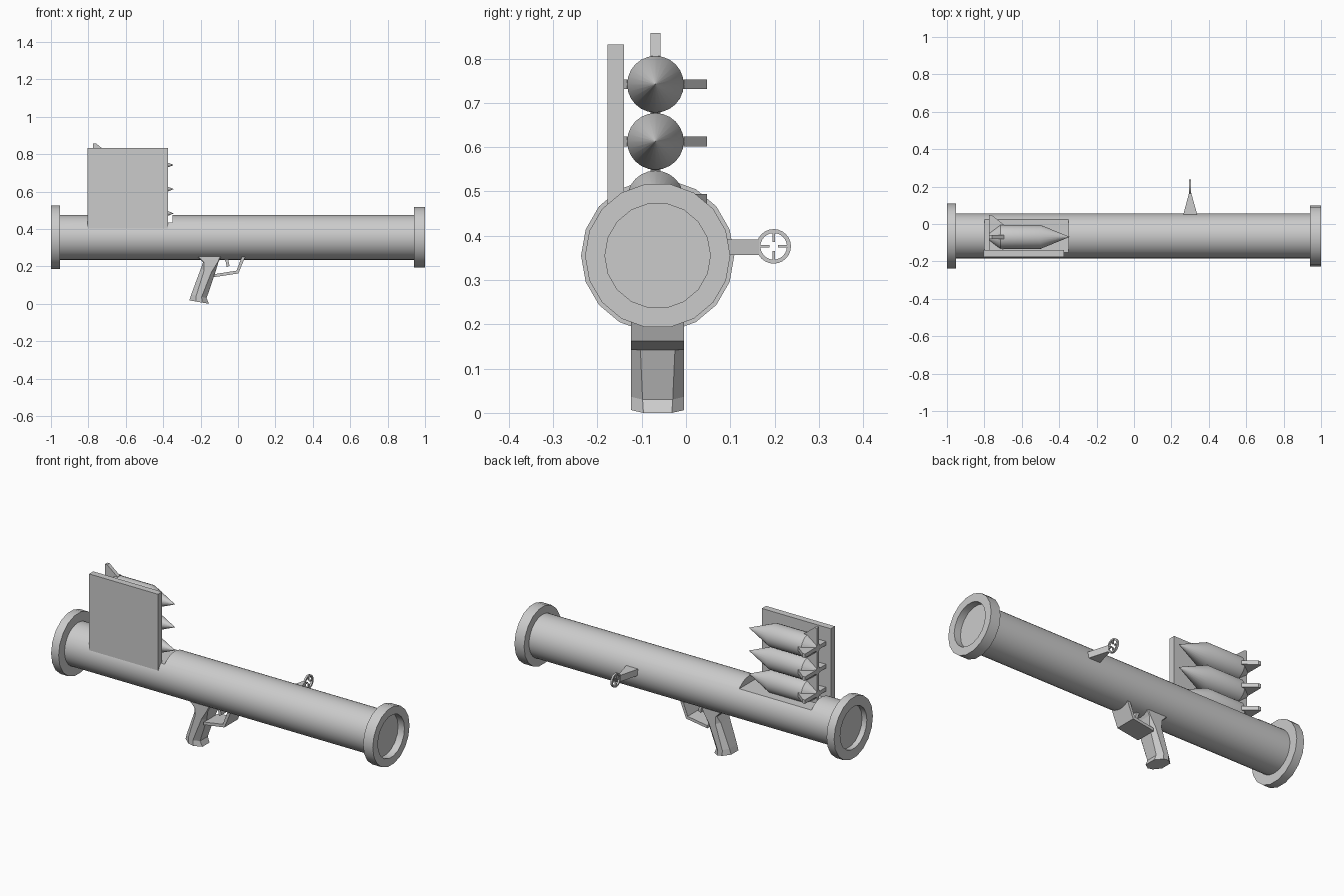
import bpy, bmesh, math
from mathutils import Matrix, Vector

if "Cube" in bpy.data.objects:
    bpy.data.objects.remove(bpy.data.objects["Cube"])

CY, CZ = -0.064, 0.355      # tube axis


def finish(name, bm, smooth=True):
    bmesh.ops.remove_doubles(bm, verts=bm.verts, dist=1e-5)
    bmesh.ops.recalc_face_normals(bm, faces=bm.faces)
    me = bpy.data.meshes.new(name)
    bm.to_mesh(me)
    bm.free()
    ob = bpy.data.objects.new(name, me)
    bpy.context.collection.objects.link(ob)
    if smooth:
        shade(ob)
    return ob


def shade(ob):
    bpy.ops.object.select_all(action='DESELECT')
    ob.select_set(True)
    bpy.context.view_layer.objects.active = ob
    bpy.ops.object.shade_smooth_by_angle(angle=math.radians(35))


def revolve(name, prof, n, cy, cz, closed=False, smooth=True):
    """Spin (x, radius) points round an axis parallel to x."""
    bm = bmesh.new()
    rings = []
    for x, r in prof:
        rings.append([bm.verts.new((x, cy + r * math.cos(2 * math.pi * i / n),
                                    cz + r * math.sin(2 * math.pi * i / n))) for i in range(n)])
    pairs = list(zip(rings, rings[1:]))
    if closed:
        pairs.append((rings[-1], rings[0]))
    for a, b in pairs:
        for i in range(n):
            j = (i + 1) % n
            bm.faces.new((a[i], a[j], b[j], b[i]))
    if not closed:
        bm.faces.new(rings[0])
        bm.faces.new(rings[-1])
    return finish(name, bm, smooth)


def box(name, lo, hi):
    bm = bmesh.new()
    c = [(a + b) / 2 for a, b in zip(lo, hi)]
    s = [b - a for a, b in zip(lo, hi)]
    bmesh.ops.create_cube(bm, size=1, matrix=Matrix.Translation(c) @ Matrix.Diagonal((*s, 1)))
    return finish(name, bm, False)


def prism(name, pts, depth):
    """Extrude a 3D outline along the vector depth."""
    bm = bmesh.new()
    f = bm.faces.new([bm.verts.new(p) for p in pts])
    r = bmesh.ops.extrude_face_region(bm, geom=[f])
    vs = [v for v in r['geom'] if isinstance(v, bmesh.types.BMVert)]
    bmesh.ops.translate(bm, verts=vs, vec=depth)
    return finish(name, bm, False)


def loft(name, sections):
    bm = bmesh.new()
    rings = [[bm.verts.new(p) for p in s] for s in sections]
    n = len(rings[0])
    for a, b in zip(rings, rings[1:]):
        for i in range(n):
            j = (i + 1) % n
            bm.faces.new((a[i], a[j], b[j], b[i]))
    bm.faces.new(rings[0])
    bm.faces.new(rings[-1])
    return finish(name, bm, False)


# launch tube with a flat loading cut on top
tube = revolve("launch_tube", [(-0.97, 0.12), (0.96, 0.12)], 32, CY, CZ, smooth=False)
cutter = box("loading_cutter", (-0.80, -0.4, 0.435), (-0.35, 0.3, 0.7))
mod = tube.modifiers.new("loading_cut", 'BOOLEAN')
mod.operation, mod.object, mod.solver = 'DIFFERENCE', cutter, 'EXACT'
bpy.context.view_layer.objects.active = tube
bpy.ops.object.modifier_apply(modifier=mod.name)
bpy.data.objects.remove(cutter)
shade(tube)

# end collars
for name, x0, x1, r in (("rear_collar", -1.0, -0.953, 0.173), ("front_collar", 0.94, 1.0, 0.164)):
    revolve(name, [(x0, 0.119), (x0, r), (x1, r), (x1, 0.119)], 18, CY, CZ, closed=True)

# magazine side plate
box("magazine_plate", (-0.805, -0.177, 0.402), (-0.375, -0.14, 0.832))

# stacked rockets with four fins each
RY = -0.069
for k, z in enumerate((0.483, 0.613, 0.742)):
    revolve(f"rocket_{k + 1}", [(-0.775, 0.02), (-0.715, 0.064), (-0.50, 0.064), (-0.345, 0.0005)],
            24, RY, z)
    for q in range(4):
        reach = 0.1 if q == 2 else 0.116
        out = Vector((0, round(math.cos(q * math.pi / 2)), round(math.sin(q * math.pi / 2))))
        side = Vector((0, -out.z, out.y)) * 0.011
        c = Vector((0, RY, z))
        pts = [c + Vector((x, 0, 0)) + out * r - side
               for x, r in ((-0.695, 0.03), (-0.695, 0.064), (-0.76, reach), (-0.775, reach), (-0.775, 0.01))]
        prism(f"rocket_{k + 1}_fin_{q + 1}", pts, side * 2)


# pistol grip: lofted chamfered sections (rear x, rear z, front x, front z, chamfer)
def grip_section(x0, z0, x1, z1, c):
    h, t = 0.06, c / 0.08 * (x1 - x0)
    out = []
    for x, y in ((x0 + t, -h), (x1 - t, -h), (x1, -h + c), (x1, h - c),
                 (x1 - t, h), (x0 + t, h), (x0, h - c), (x0, -h + c)):
        out.append((x, CY + y, z0 + (z1 - z0) * (x - x0) / (x1 - x0)))
    return out


loft("grip", [grip_section(*s) for s in (
    (-0.22, 0.255, -0.088, 0.255, 0.004), (-0.187, 0.222, -0.105, 0.222, 0.004),
    (-0.20, 0.185, -0.122, 0.165, 0.02), (-0.25, 0.05, -0.168, 0.03, 0.026),
    (-0.26, 0.018, -0.155, 0.0, 0.028))])

# trigger guard and trigger
prism("trigger_guard", [(x, CY - 0.06, z) for x, z in (
    (0.038, 0.25), (0.002, 0.162), (-0.13, 0.142), (-0.128, 0.158), (-0.008, 0.177), (0.02, 0.25))],
    (0, 0.12, 0))
prism("trigger", [(x, CY - 0.02, z) for x, z in (
    (-0.08, 0.25), (-0.065, 0.222), (-0.06, 0.195), (-0.045, 0.203), (-0.05, 0.226), (-0.052, 0.25))],
    (0, 0.04, 0))

# side sight: tapered arm, ring and cross ticks
SY, SZ = 0.198, 0.376
prism("sight_arm", [(0.262, 0.045, 0.356), (0.34, 0.045, 0.356), (0.306, 0.165, 0.356), (0.294, 0.165, 0.356)],
      (0, 0, 0.036))
revolve("sight_ring", [(0.295, 0.030), (0.295, 0.039), (0.306, 0.039), (0.306, 0.030)], 24, SY, SZ, closed=True)
for q in range(4):
    out = Vector((0, round(math.cos(q * math.pi / 2)), round(math.sin(q * math.pi / 2))))
    side = Vector((0, -out.z, out.y)) * 0.003
    c = Vector((0.297, SY, SZ))
    prism(f"sight_tick_{q + 1}", [c + out * 0.01 - side, c + out * 0.033 - side,
                                  c + out * 0.033 + side, c + out * 0.01 + side], (0.007, 0, 0))
